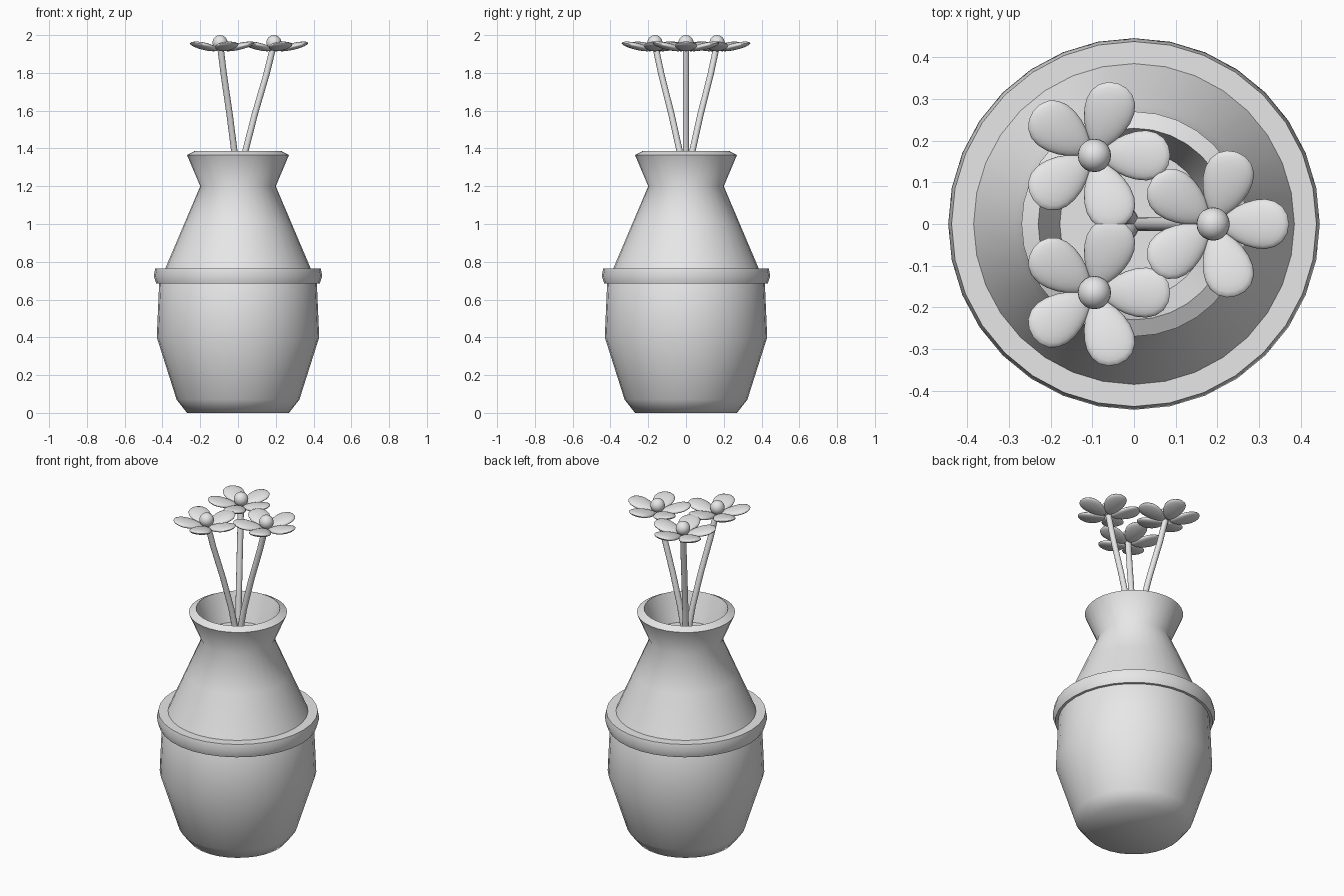
import bpy, bmesh, math
from mathutils import Matrix, Vector

if "Cube" in bpy.data.objects:
    bpy.data.objects.remove(bpy.data.objects["Cube"])

clay = bpy.data.materials.new("plain grey")
clay.diffuse_color = (0.8, 0.8, 0.8, 1)
clay.use_nodes = True
clay.node_tree.nodes["Principled BSDF"].inputs["Base Color"].default_value = clay.diffuse_color


def finish(bm, name, angle):
    """Turn a bmesh into a smooth object with sharp edges above an angle."""
    bmesh.ops.recalc_face_normals(bm, faces=bm.faces[:])
    me = bpy.data.meshes.new(name)
    for f in bm.faces:
        f.smooth = True
    bm.to_mesh(me)
    bm.free()
    me.set_sharp_from_angle(angle=math.radians(angle))
    me.materials.append(clay)
    ob = bpy.data.objects.new(name, me)
    bpy.context.collection.objects.link(ob)
    return ob


def lathe(name, profile, angle, n=32):
    """Revolve (radius, height) points around z; radius 0 closes to a point."""
    bm = bmesh.new()
    rings = []
    for r, z in profile:
        if r == 0:
            rings.append([bm.verts.new((0, 0, z))] * n)
        else:
            rings.append([bm.verts.new((r * math.cos(2 * math.pi * i / n),
                                        r * math.sin(2 * math.pi * i / n), z))
                          for i in range(n)])
    for a, b in zip(rings, rings[1:]):
        for i in range(n):
            j = (i + 1) % n
            corners = list(dict.fromkeys((a[i], a[j], b[j], b[i])))
            bm.faces.new(corners)
    return finish(bm, name, angle)


# Vase body with neck, sloped rim and inner wall down to the filling
lathe("vase_body", [(0, 0), (0.27, 0), (0.325, 0.07), (0.43, 0.40), (0.417, 0.70),
                    (0.385, 0.765), (0.285, 1.0), (0.2, 1.2), (0.27, 1.365),
                    (0.23, 1.386), (0.178, 1.22), (0, 1.22)], 58)

# Raised band around the belly
band = [(0.40, 0.685), (0.433, 0.685), (0.446, 0.725), (0.438, 0.765), (0.38, 0.765)]
lathe("belly_band", band + band[:1], 40)


def stem(name, direction):
    """Bent round stem leaning outward along a direction."""
    path = [(0.003, 1.19), (0.04, 1.39), (0.09, 1.585), (0.15, 1.79), (0.187, 1.94)]
    side = Vector((-direction.y, direction.x, 0))
    bm = bmesh.new()
    rings, n = [], 12
    for r, z in path:
        c = direction * r + Vector((0, 0, z))
        rings.append([bm.verts.new(c + 0.017 * (direction * math.cos(2 * math.pi * i / n)
                                                + side * math.sin(2 * math.pi * i / n)))
                      for i in range(n)])
    for a, b in zip(rings, rings[1:]):
        for i in range(n):
            j = (i + 1) % n
            bm.faces.new((a[i], a[j], b[j], b[i]))
    bm.faces.new(rings[0])
    bm.faces.new(rings[-1])
    finish(bm, name, 50)


def petals(name, centre):
    """Five teardrop petals tilted upward around the flower centre."""
    bm = bmesh.new()
    for k in range(5):
        made = bmesh.ops.create_uvsphere(bm, u_segments=20, v_segments=12, radius=1)["verts"]
        for v in made:
            x, y, z = v.co
            v.co = (x * 0.084, y * 0.058 * (1 + 0.28 * x), z * 0.018)
        m = (Matrix.Translation(centre) @ Matrix.Rotation(k * math.tau / 5, 4, 'Z')
             @ Matrix.Translation((0.1, 0, 0)) @ Matrix.Rotation(math.radians(-13), 4, 'Y'))
        bmesh.ops.transform(bm, matrix=m, verts=made)
    finish(bm, name, 60)


# Three flowers spread evenly around the vase axis
for i in range(3):
    a = i * math.tau / 3
    d = Vector((math.cos(a), math.sin(a), 0))
    head = d * 0.19
    stem(f"stem_{i + 1}", d)
    petals(f"petals_{i + 1}", head + Vector((0, 0, 1.94)))
    bm = bmesh.new()
    bmesh.ops.create_uvsphere(bm, u_segments=20, v_segments=12, radius=0.04,
                              matrix=Matrix.Translation(head + Vector((0, 0, 1.96))))
    finish(bm, f"flower_centre_{i + 1}", 60)
